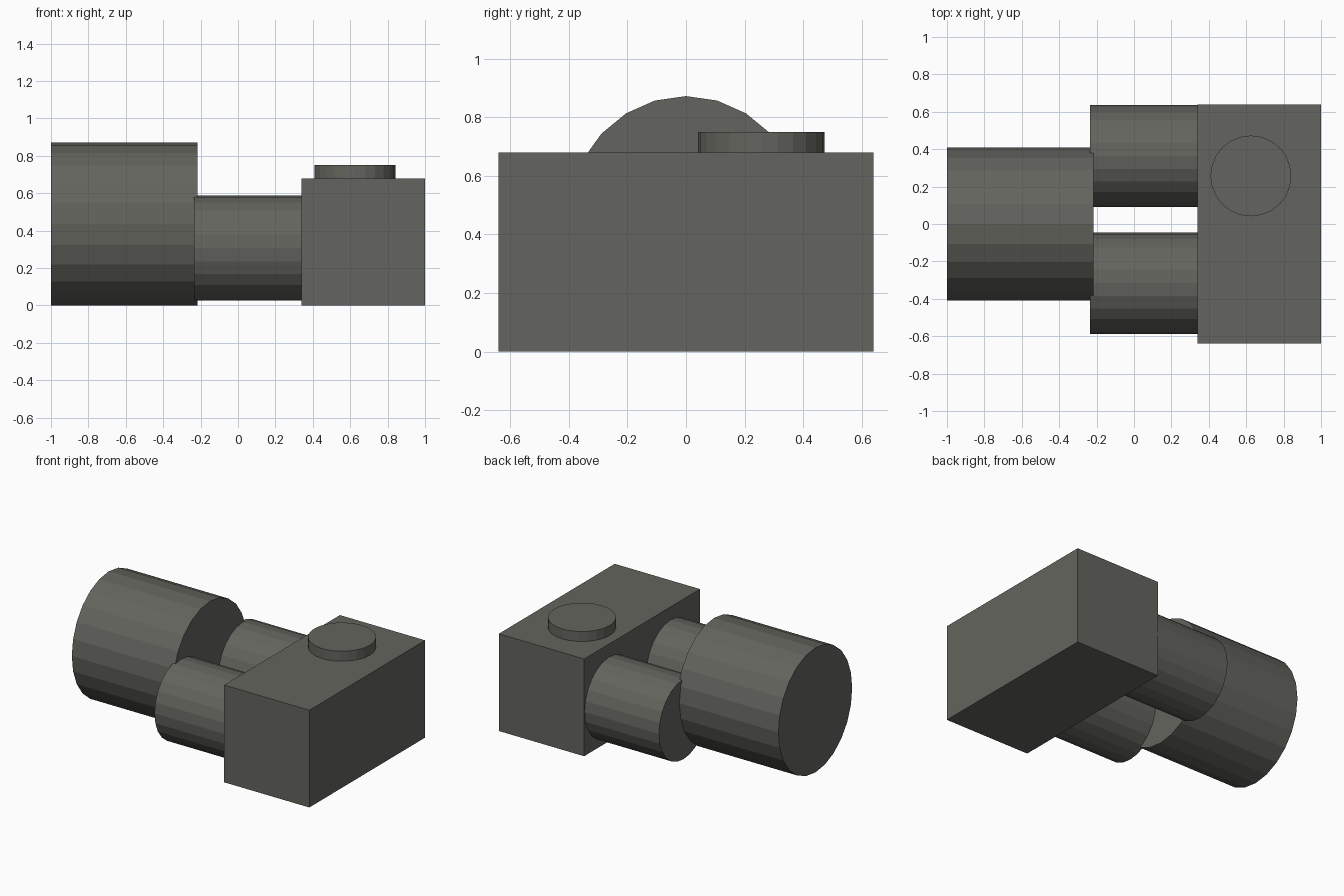
import bpy
import math
from mathutils import Matrix

if "Cube" in bpy.data.objects:
    bpy.data.objects.remove(bpy.data.objects["Cube"])

# One flat colour
grey = bpy.data.materials.new("dark warm grey")
grey.diffuse_color = (0.127, 0.127, 0.112, 1)
grey.use_nodes = True
grey.node_tree.nodes["Principled BSDF"].inputs["Base Color"].default_value = grey.diffuse_color


def finish(obj, name):
    obj.name = name
    obj.data.materials.append(grey)


def box(name, x, y, z):
    """Box from (min, max) ranges."""
    bpy.ops.mesh.primitive_cube_add(size=1)
    obj = bpy.context.object
    ranges = (x, y, z)
    size = [b - a for a, b in ranges]
    centre = [(a + b) / 2 for a, b in ranges]
    obj.data.transform(Matrix.Translation(centre) @ Matrix.Diagonal((*size, 1)))
    finish(obj, name)


def barrel(name, x, y, z):
    """24-sided cylinder along x filling the given ranges."""
    bpy.ops.mesh.primitive_cylinder_add(vertices=24, radius=0.5, depth=1)
    obj = bpy.context.object
    ranges = (x, y, z)
    size = [b - a for a, b in ranges]
    centre = [(a + b) / 2 for a, b in ranges]
    turn = Matrix.Rotation(math.pi / 2, 4, 'Y')
    obj.data.transform(Matrix.Translation(centre) @ Matrix.Diagonal((*size, 1)) @ turn)
    finish(obj, name)


# Main block
box("block", (0.34, 1.0), (-0.64, 0.64), (0, 0.68))

# Large barrel and the two smaller barrels joining it to the block
barrel("large_barrel", (-1.0, -0.217), (-0.408, 0.408), (0, 0.872))
barrel("back_barrel", (-0.235, 0.345), (0.092, 0.635), (0.027, 0.589))
barrel("front_barrel", (-0.235, 0.345), (-0.587, -0.045), (0.027, 0.589))

# Round button on the block
bpy.ops.mesh.primitive_cylinder_add(vertices=24, radius=0.216, depth=0.08,
                                    location=(0.625, 0.257, 0.71))
finish(bpy.context.object, "button")
